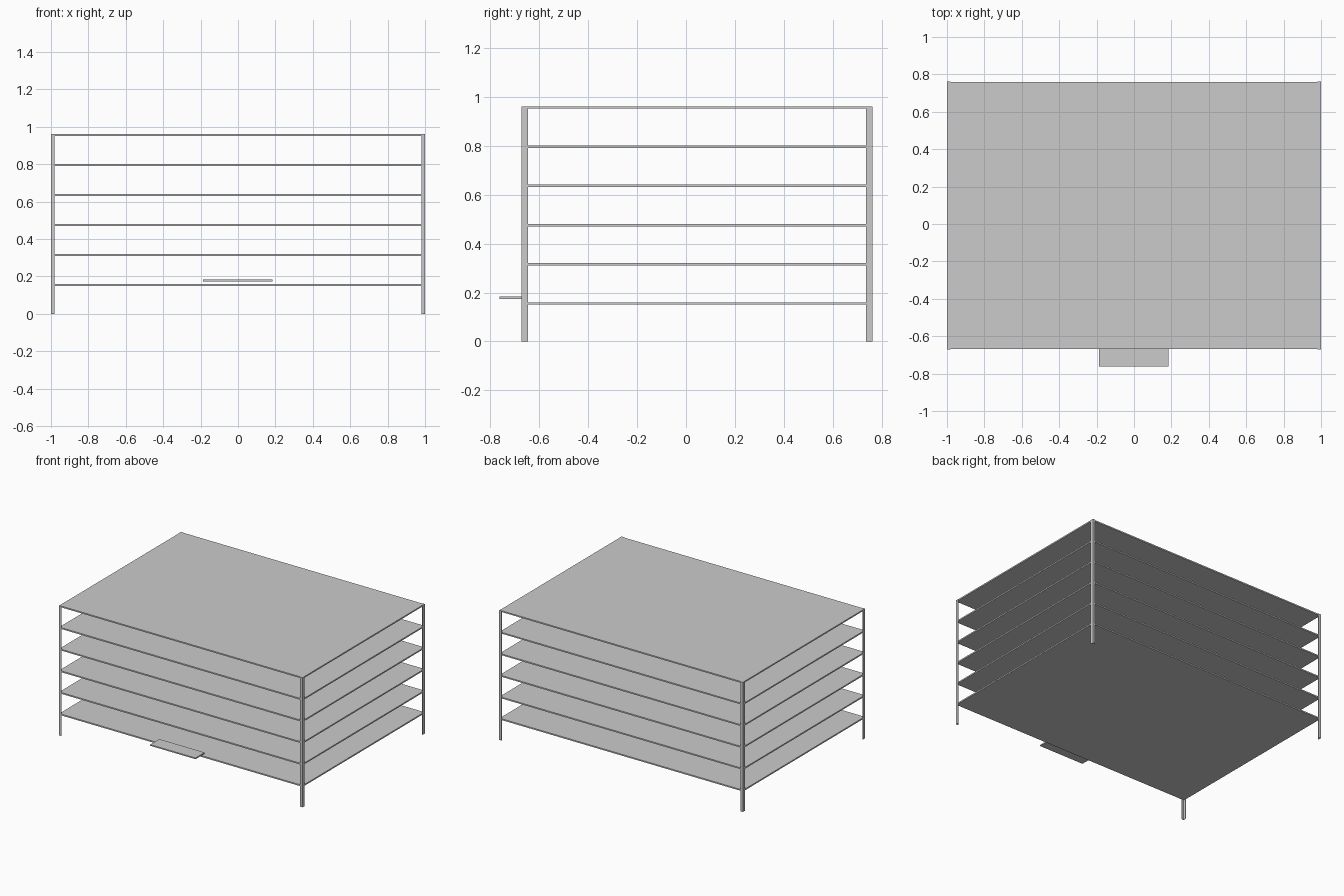
import bpy, bmesh

if "Cube" in bpy.data.objects:
    bpy.data.objects.remove(bpy.data.objects["Cube"])

FRONT, BACK, HALF_W = -0.672, 0.762, 1.0
HEIGHT, LEVELS = 0.962, 6
WALL = 0.004          # sheet thickness of the corner angles


def box(name, lo, hi):
    x0, y0, z0 = lo
    x1, y1, z1 = hi
    return prism(name, [(x0, y0), (x1, y0), (x1, y1), (x0, y1)], z0, z1)


def prism(name, profile, z0, z1):
    bm = bmesh.new()
    face = bm.faces.new([bm.verts.new((x, y, z0)) for x, y in profile])
    ext = bmesh.ops.extrude_face_region(bm, geom=[face])
    top = [v for v in ext["geom"] if isinstance(v, bmesh.types.BMVert)]
    bmesh.ops.translate(bm, verts=top, vec=(0, 0, z1 - z0))
    bmesh.ops.recalc_face_normals(bm, faces=bm.faces)
    mesh = bpy.data.meshes.new(name)
    bm.to_mesh(mesh)
    bm.free()
    obj = bpy.data.objects.new(name, mesh)
    bpy.context.collection.objects.link(obj)
    return obj


# L-section corner posts
LX, LY = 0.02, 0.025
angle = [(0, 0), (LX, 0), (LX, WALL), (WALL, WALL), (WALL, LY), (0, LY)]
for side, sx in (("left", 1), ("right", -1)):
    for end, y, sy in (("front", FRONT, 1), ("back", BACK, -1)):
        prof = [(sx * (px - HALF_W), y + sy * py) for px, py in angle]
        prism(f"{end}_{side}_post", prof, 0, HEIGHT)

# Evenly spaced shelves seated inside the posts
for i in range(1, LEVELS + 1):
    top = HEIGHT * i / LEVELS
    box(f"shelf_{i}", (-HALF_W + 0.001, FRONT + WALL, top - 0.01),
        (HALF_W - 0.001, BACK - WALL, top))

# Small label plate projecting from the front
box("front_plate", (-0.187, -0.762, 0.174), (0.185, -0.655, 0.183))
